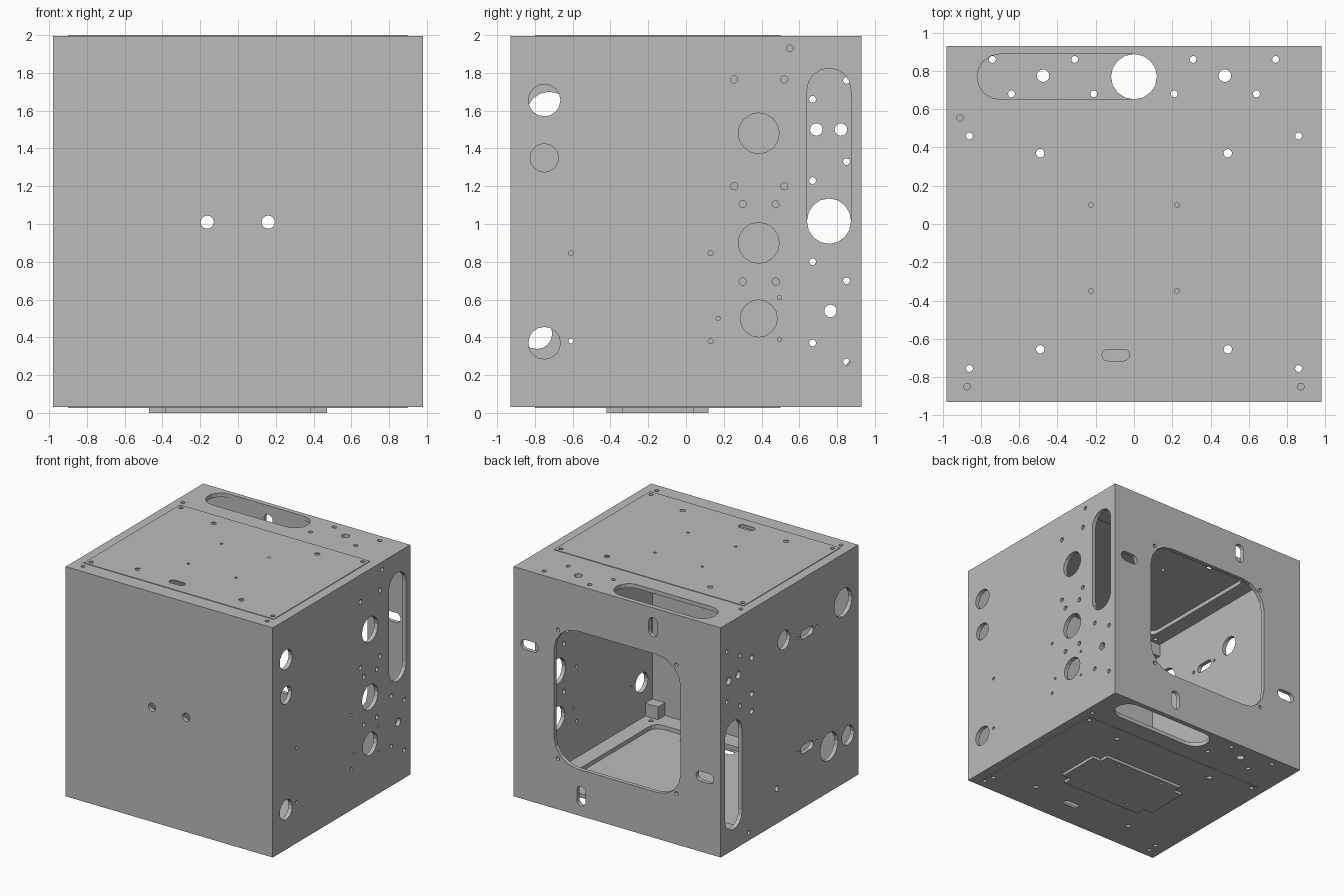
import bpy, bmesh, math
from mathutils import Vector

cube = bpy.data.objects.get("Cube")
if cube:
    bpy.data.objects.remove(cube, do_unlink=True)

grey = bpy.data.materials.new("light grey")
grey.use_nodes = True
colour = (0.5, 0.5, 0.5, 1)
grey.diffuse_color = colour
grey.node_tree.nodes["Principled BSDF"].inputs["Base Color"].default_value = colour

HX, HY, Z0, Z1 = 0.98, 0.93, 0.03, 1.995   # outer shell
WALL = 0.035
MID = 1.015                                # mid height


def make(name, bm):
    bmesh.ops.recalc_face_normals(bm, faces=bm.faces)
    mesh = bpy.data.meshes.new(name)
    bm.to_mesh(mesh)
    bm.free()
    mesh.materials.append(grey)
    ob = bpy.data.objects.new(name, mesh)
    bpy.context.scene.collection.objects.link(ob)
    return ob


def rounded(u, v, hu, hv, r, segs=16):
    """Rounded rectangle outline; a circle when hu = hv = r."""
    pts = []
    for q, (su, sv) in enumerate([(1, 1), (-1, 1), (-1, -1), (1, -1)]):
        for i in range(segs // 4 + 1):
            a = math.pi / 2 * (q + i / (segs // 4))
            p = (round(u + su * (hu - r) + r * math.cos(a), 5),
                 round(v + sv * (hv - r) + r * math.sin(a), 5))
            if p not in pts:
                pts.append(p)
    return pts


def prism(bm, pts, axis, a, b):
    """Extrude a 2D outline along an axis from a to b."""
    place = {"x": lambda u, v, w: (w, u, v),
             "y": lambda u, v, w: (u, w, v),
             "z": lambda u, v, w: (u, v, w)}[axis]
    face = bm.faces.new([bm.verts.new(place(u, v, a)) for u, v in pts])
    ext = bmesh.ops.extrude_face_region(bm, geom=[face])
    move = Vector(place(0, 0, b - a))
    bmesh.ops.translate(bm, vec=move,
                        verts=[e for e in ext["geom"] if isinstance(e, bmesh.types.BMVert)])


def rect(x0, x1, y0, y1):
    return [(x0, y0), (x1, y0), (x1, y1), (x0, y1)]


def box(name, x0, x1, y0, y1, z0, z1):
    bm = bmesh.new()
    prism(bm, rect(x0, x1, y0, y1), "z", z0, z1)
    return make(name, bm)


# Depth range of a cutter through each wall
SIDES = {"right": ("x", 0.9, 1.1), "left": ("x", -1.1, -0.9),
         "front": ("y", -1.05, -0.85), "back": ("y", 0.885, 1.05),
         "top": ("z", 1.91, 2.1), "bottom": ("z", -0.1, 0.12)}
holes_bm, windows_bm = bmesh.new(), bmesh.new()


def slot(side, u, v, hu, hv, r=None, bm=holes_bm):
    prism(bm, rounded(u, v, hu, hv, r or min(hu, hv)), *SIDES[side])


def drill(side, r, points):
    for u, v in points:
        slot(side, u, v, r, r)


def grid(us, vs):
    return [(u, v) for u in us for v in vs]


# Handle slots and screw patterns repeated as mirrored pairs
REAR = [(0.85, 0.27), (0.67, 0.37), (0.85, 0.70), (0.67, 0.80)]
for side, s in (("right", 1), ("left", -1)):
    slot(side, 0.757, MID + s * 0.345, 0.116, 0.465)
    drill(side, 0.018, [(y, MID + s * (z - MID)) for y, z in REAR])
    drill(side, 0.017, [(0.55, MID + s * 0.915)])
for side, s in (("top", 1), ("bottom", -1)):
    slot(side, -s * 0.35, 0.77, 0.47, 0.118)
    drill(side, 0.018, [(s * x, y) for x, y in
                        [(0.31, 0.86), (0.74, 0.86), (0.21, 0.68), (0.64, 0.68)]])
    drill(side, 0.033, [(s * 0.475, 0.775)])
    drill(side, 0.017, [(-s * 0.91, 0.555)])
    drill(side, 0.018, grid((-0.86, 0.86), (0.46, -0.755)))
    drill(side, 0.017, grid((-0.872, 0.872), (-0.85,)))
    drill(side, 0.022, grid((-0.49, 0.49), (0.37, -0.655)))
    slot(side, -s * 0.095, -0.685, 0.072, 0.03)
    # Wide opening that the thin cover closes
    slot(side, 0, -0.15, 0.81, 0.59, 0.08, windows_bm)
drill("top", 0.012, grid((-0.225, 0.225), (0.1, -0.35)))

# Right wall ports
drill("right", 0.108, [(0.385, 1.48), (0.385, 0.9)])
drill("right", 0.098, [(0.385, 0.5)])
drill("right", 0.085, [(-0.75, 1.655), (-0.75, 0.37)])
drill("right", 0.075, [(-0.75, 1.35)])
drill("right", 0.033, [(0.765, 0.54)])
drill("right", 0.019, grid((0.255, 0.52), (1.765, 1.2)) + grid((0.3, 0.475), (1.105, 0.695)))
drill("right", 0.013, grid((-0.61, 0.13), (0.845, 0.38)))
drill("right", 0.011, [(0.17, 0.5), (0.495, 0.61), (0.495, 0.39)])

# Left wall ports
drill("left", 0.12, [(-0.725, 1.58), (-0.535, 0.42)])
drill("left", 0.082, [(0.075, 1.565), (-0.79, 0.42)])
drill("left", 0.033, [(0.69, 1.5), (0.82, 1.5)])
drill("left", 0.024, [(0.51, 1.58), (0.51, 1.27), (0.51, 1.12), (0.17, 0.33)])
for z in (1.51, 0.53):
    slot("left", -0.237, z, 0.085, 0.036)
    drill("left", 0.013, [(-0.112, z), (-0.372, z)])

# Front holes, back window and its four pinwheel slots
drill("front", 0.035, [(-0.163, 1.01), (0.16, 1.01)])
slot("back", 0, MID, 0.6, 0.59, 0.22, windows_bm)
drill("back", 0.016, grid((-0.56, 0.56), (MID - 0.55, MID + 0.55)))
for s in (1, -1):
    slot("back", s * 0.83, MID + s * 0.34, 0.083, 0.042)
    slot("back", -s * 0.34, MID + s * 0.815, 0.042, 0.083)

holes = make("hole_cutter", holes_bm)
windows = make("window_cutter", windows_bm)
cavity = box("cavity_cutter", -HX + WALL, HX - WALL, -HY + WALL, HY - WALL,
             Z0 + WALL, Z1 - WALL)
cutters = [holes, windows, cavity]


def cut(ob, *tools):
    for tool in tools:
        mod = ob.modifiers.new(tool.name, "BOOLEAN")
        mod.operation, mod.solver, mod.object = "DIFFERENCE", "EXACT", tool
    deps = bpy.context.evaluated_depsgraph_get()
    mesh = bpy.data.meshes.new_from_object(ob.evaluated_get(deps))
    ob.modifiers.clear()
    ob.data = mesh


# Hollow case
cut(box("case_shell", -HX, HX, -HY, HY, Z0, Z1), cavity, windows, holes)

# Thin covers over the top and bottom openings
cut(box("top_cover", -0.9, 0.9, -0.8, 0.5, Z1, 2.0), holes)
cut(box("bottom_cover", -0.9, 0.9, -0.8, 0.5, Z0 - 0.005, Z0), holes)

# Screw blocks in the front corners
for sx, side in ((1, "left"), (-1, "right")):
    x0, x1 = sorted((sx * 0.825, sx * (HX - WALL)))
    for level, z in (("lower", Z0 + WALL), ("upper", Z1 - WALL - 0.11)):
        cut(box(f"{level}_{side}_corner_block", x0, x1, -HY + WALL, -0.8, z, z + 0.11), holes)

# Notched base plate
notched = [(0.385, 0.27), (0.385, 0.19), (0.47, 0.19)]
outline = []
for sx, sy in ((1, 1), (1, -1), (-1, -1), (-1, 1)):
    corner = [(sx * x, sy * y - 0.15) for x, y in notched]
    outline += corner if sx * sy > 0 else corner[::-1]
bm = bmesh.new()
prism(bm, outline, "z", 0, Z0 - 0.005)
base = make("base_plate", bm)
bm = bmesh.new()
for x, y in grid((-0.225, 0.225), (0.08, -0.36)):
    prism(bm, rounded(x, y, 0.012, 0.012, 0.012), "z", -0.1, 0.02)
screws = make("screw_cutter", bm)
cut(base, screws)

for ob in cutters + [screws]:
    bpy.data.objects.remove(ob, do_unlink=True)
